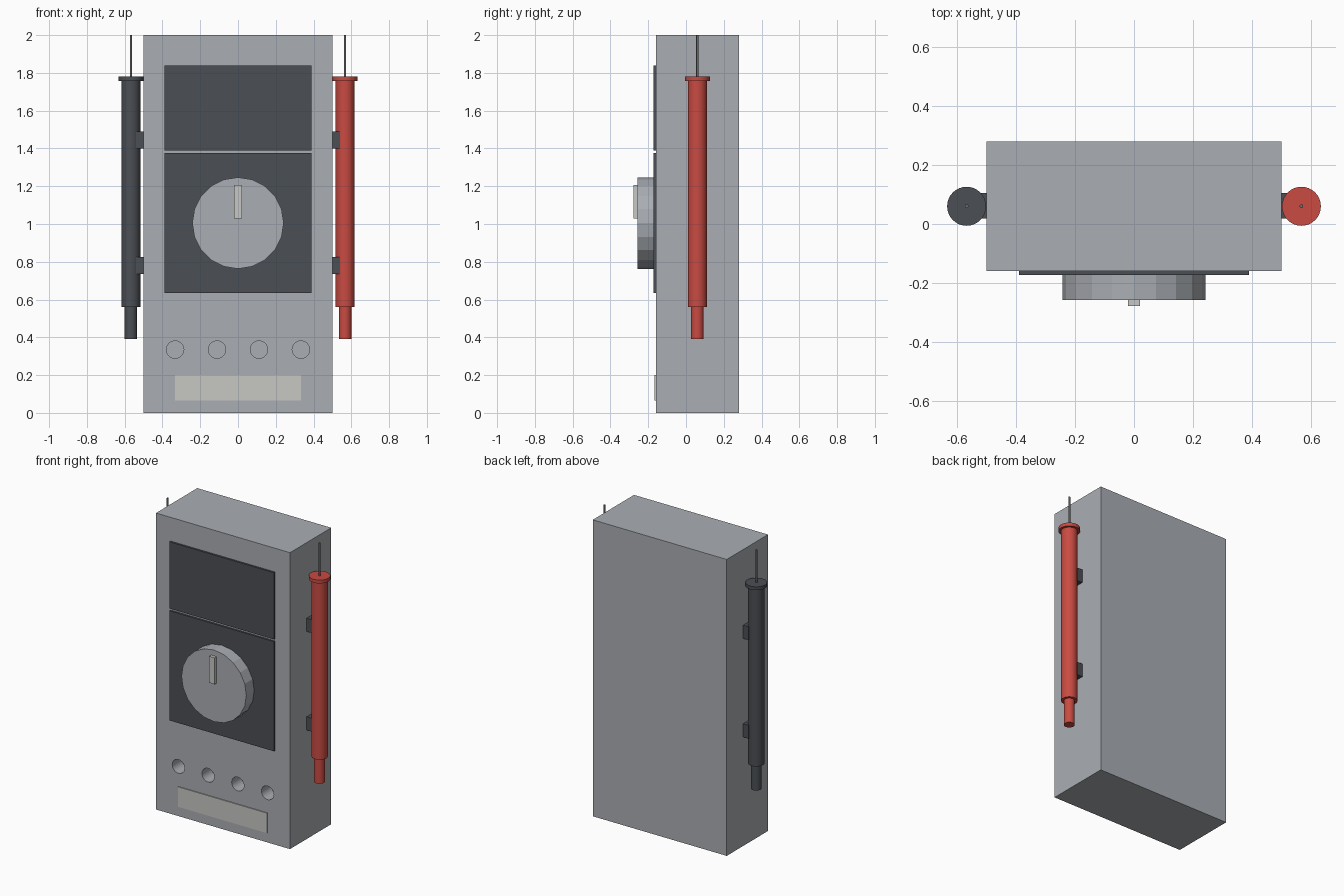
import bpy
import math

cube = bpy.data.objects.get("Cube")
if cube:
    bpy.data.objects.remove(cube, do_unlink=True)


def material(name, rgb):
    m = bpy.data.materials.new(name)
    m.use_nodes = True
    m.diffuse_color = (*rgb, 1)
    m.node_tree.nodes["Principled BSDF"].inputs["Base Color"].default_value = (*rgb, 1)
    return m


grey = material("case grey", (0.40, 0.42, 0.45))
dark = material("dark charcoal", (0.07, 0.077, 0.088))
red = material("probe red", (0.58, 0.07, 0.055))
cream = material("pale label", (0.57, 0.57, 0.55))
steel = material("needle steel", (0.15, 0.15, 0.15))


def box(name, x, y, z, mat):
    """Box from (low, high) ranges."""
    spans = (x, y, z)
    bpy.ops.mesh.primitive_cube_add(size=1, location=[(a + b) / 2 for a, b in spans])
    ob = bpy.context.object
    ob.name = name
    ob.scale = [b - a for a, b in spans]
    bpy.ops.object.transform_apply(location=False, rotation=False, scale=True)
    ob.data.materials.append(mat)
    return ob


def cylinder(name, radius, depth, location, mat, sides=32, forward=False, smooth=True):
    bpy.ops.mesh.primitive_cylinder_add(
        vertices=sides, radius=radius, depth=depth, location=location,
        rotation=(math.pi / 2 if forward else 0, 0, 0))
    ob = bpy.context.object
    ob.name = name
    ob.data.materials.append(mat)
    if smooth:
        bpy.ops.object.shade_smooth_by_angle(angle=math.radians(40))
    return ob


# Case with four sockets cut into the front
FRONT = -0.16
case = box("case", (-0.5, 0.5), (FRONT, 0.28), (0, 2), grey)
for i in range(4):
    cutter = cylinder("socket_cutter_%d" % (i + 1), 0.046, 0.2,
                      (-0.333 + 0.222 * i, FRONT, 0.335), grey, forward=True)
    cutter.hide_render = True
    cutter.hide_set(True)
    cut = case.modifiers.new("socket", 'BOOLEAN')
    cut.operation = 'DIFFERENCE'
    cut.solver = 'EXACT'
    cut.object = cutter

# Front plates
box("display_panel", (-0.39, 0.39), (-0.173, FRONT), (1.39, 1.84), dark)
box("dial_panel", (-0.39, 0.39), (-0.173, FRONT), (0.635, 1.375), dark)
box("label_plate", (-0.333, 0.333), (-0.166, FRONT), (0.065, 0.2), cream)

# Selector dial and pointer
cylinder("dial", 0.242, 0.085, (0, -0.2145, 1.005), grey, sides=20,
         forward=True, smooth=False)
box("dial_pointer", (-0.02, 0.02), (-0.278, -0.25), (1.028, 1.207), cream)

# Test probes and their clips on both sides
for side, sign, mat in (("left", 1, red), ("right", -1, dark)):
    def rod(part, radius, low, high, m):
        cylinder(side + "_probe_" + part, radius, high - low,
                 (sign * 0.567, 0.06, (low + high) / 2), m)

    rod("tail", 0.033, 0.39, 0.57, mat)
    rod("handle", 0.05, 0.56, 1.765, mat)
    rod("collar", 0.066, 1.757, 1.78, mat)
    rod("needle", 0.006, 1.77, 2.0, steel)
    for place, low in (("lower", 0.735), ("upper", 1.4)):
        box(side + "_" + place + "_clip", sorted((sign * 0.495, sign * 0.54)),
            (0.018, 0.105), (low, low + 0.09), dark)
